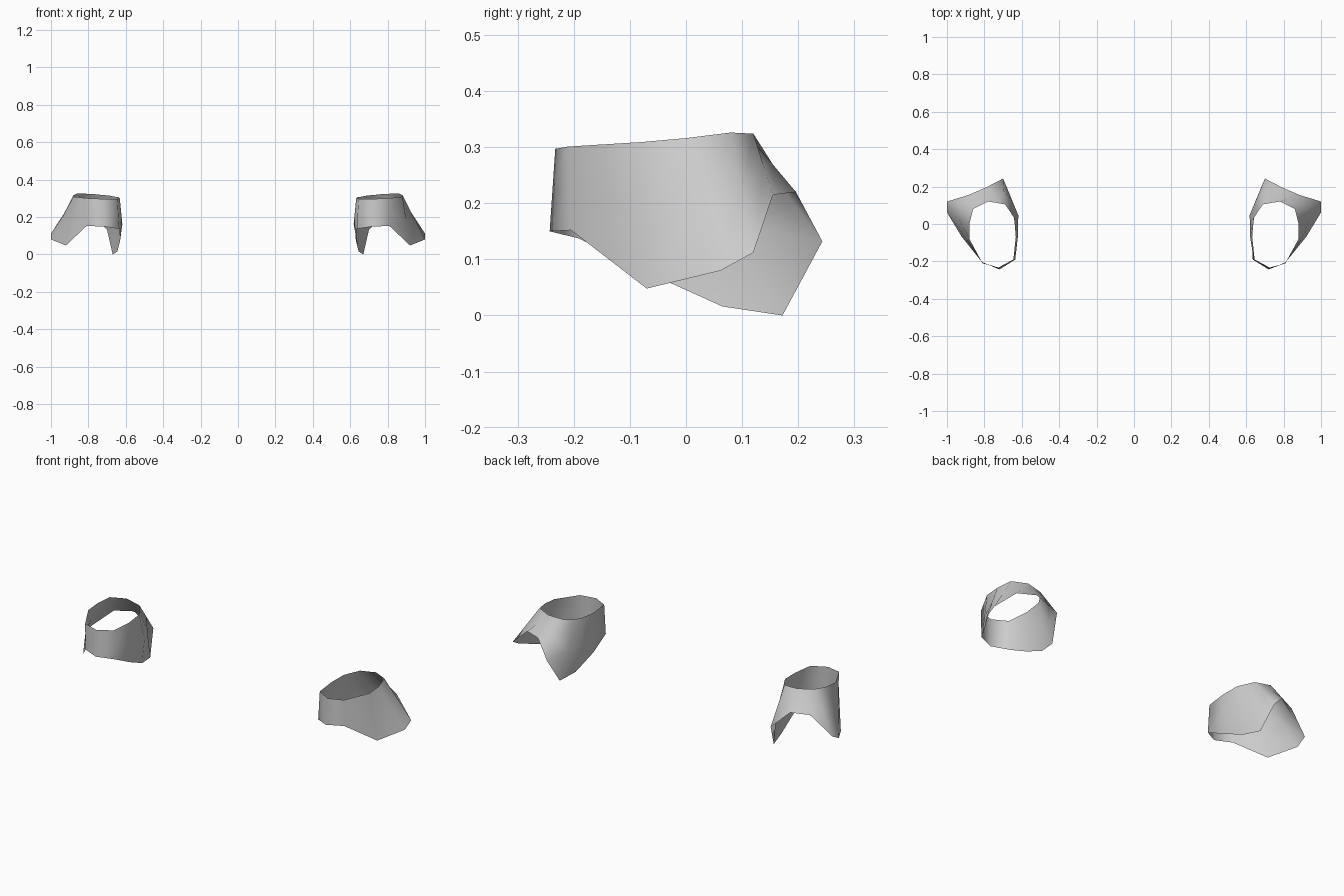
import bpy
import bmesh
from mathutils import Vector

default_cube = bpy.data.objects.get("Cube")
if default_cube:
    bpy.data.objects.remove(default_cube, do_unlink=True)

# One plain grey for both cuffs
grey = bpy.data.materials.new("plain_grey")
grey.use_nodes = True
colour = (0.6, 0.6, 0.6, 1)
grey.diffuse_color = colour
grey.node_tree.nodes["Principled BSDF"].inputs["Base Color"].default_value = colour

# Upper opening, starting at the outer back and running forward round the ring
upper_rim = [
    (.86, .08, .326), (.88, 0, .316), (.88, -.08, .309), (.81, -.21, .301),
    (.725, -.233, .297), (.645, -.19, .298), (.632, -.07, .3), (.64, .03, .306),
    (.665, .07, .31), (.69, .105, .315), (.735, .113, .319), (.78, .12, .324),
]
# Lower edge with an outer flap, a long inner flap and a raised back notch
lower_rim = [
    (1, .12, .112), (1, .062, .08), (.92, -.07, .048), (.81, -.205, .152),
    (.72, -.243, .15), (.635, -.19, .137), (.63, -.07, .077), (.645, .065, .016),
    (.67, .172, 0), (.7, .243, .132), (.79, .196, .22), (.885, .155, .215),
]
# Sideways bulge of the inner wall at half height, by rim position
inner_bulge = {6: .01, 7: .024, 8: .018}


def build_cuff(name, side):
    """Open sleeve lofted through three rings; side is the sign of x."""
    middle = []
    for i, (high, low) in enumerate(zip(upper_rim, lower_rim)):
        point = (Vector(high) + Vector(low)) / 2
        point.x -= inner_bulge.get(i, 0)
        middle.append(point)

    bm = bmesh.new()
    rings = [[bm.verts.new((side * x, y, z)) for x, y, z in ring]
             for ring in (upper_rim, middle, lower_rim)]
    count = len(upper_rim)
    for above, below in zip(rings, rings[1:]):
        for i in range(count):
            j = (i + 1) % count
            corners = [above[i], above[j], below[j], below[i]]
            # Keep the outside of the sleeve facing outward on both sides
            if side < 0:
                corners.reverse()
            bm.faces.new(corners)
    for face in bm.faces:
        face.smooth = True

    mesh = bpy.data.meshes.new(name)
    bm.to_mesh(mesh)
    bm.free()
    mesh.materials.append(grey)
    cuff = bpy.data.objects.new(name, mesh)
    bpy.context.collection.objects.link(cuff)
    return cuff


build_cuff("left_cuff", 1)
build_cuff("right_cuff", -1)
